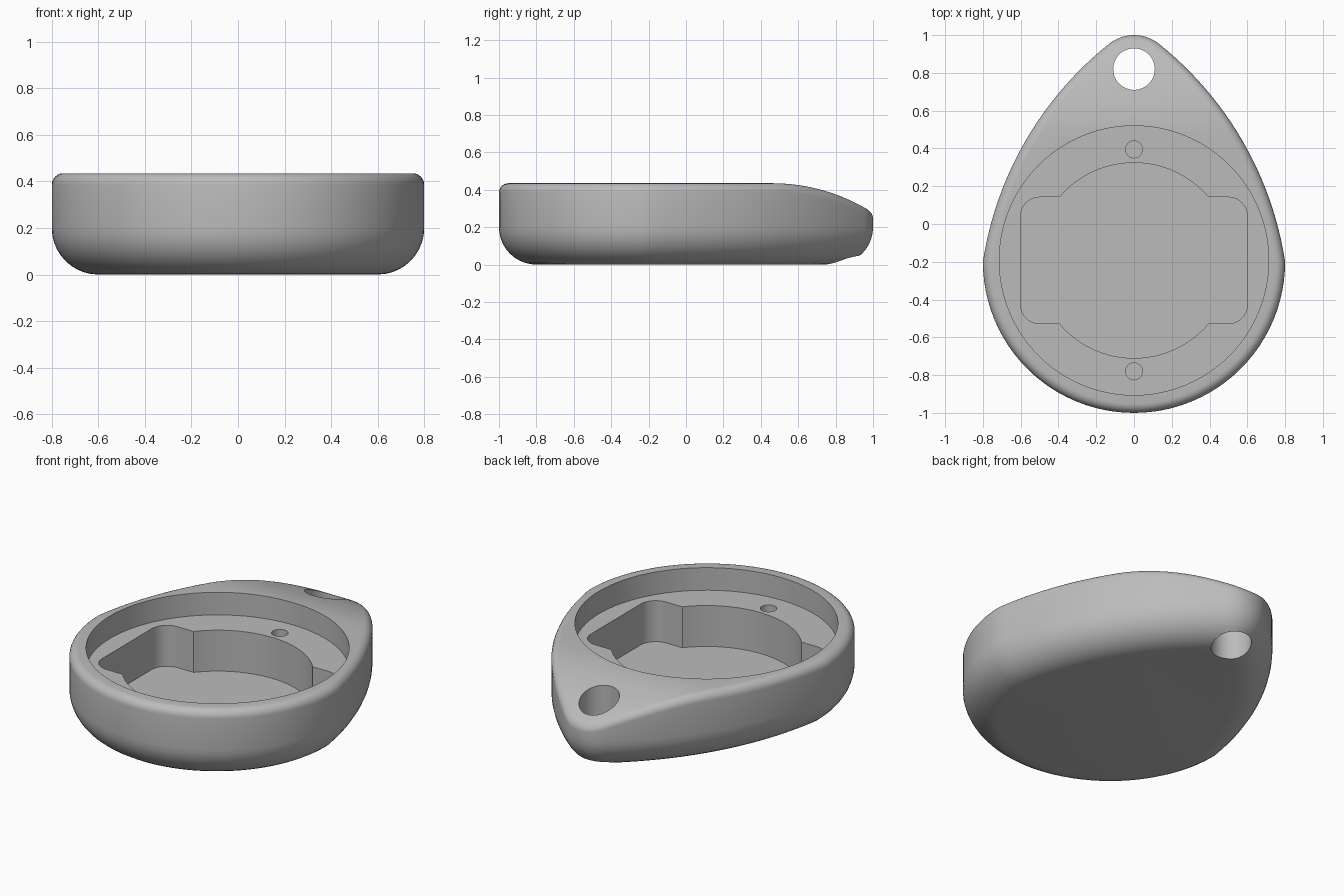
import bpy, bmesh
from math import sin, cos, radians, degrees, atan2, sqrt, hypot

if "Cube" in bpy.data.objects:
    bpy.data.objects.remove(bpy.data.objects["Cube"], do_unlink=True)

grey = bpy.data.materials.new("plain grey")
grey.use_nodes = True
colour = (0.5, 0.5, 0.5, 1)
grey.diffuse_color = colour
grey.node_tree.nodes["Principled BSDF"].inputs["Base Color"].default_value = colour

HEIGHT, BASE_R, EDGE_R = 0.435, 0.2, 0.05
CAVITY_Y = -0.193


def arc(cx, cy, r, a, b, n):
    """Points on an arc, each with its outward angle."""
    angles = [a + (b - a) * i / n for i in range(n + 1)]
    return [(cx + r * cos(radians(t)), cy + r * sin(radians(t)), t) for t in angles]


def make_object(name, bm):
    bmesh.ops.recalc_face_normals(bm, faces=bm.faces)
    mesh = bpy.data.meshes.new(name)
    bm.to_mesh(mesh)
    bm.free()
    mesh.materials.append(grey)
    ob = bpy.data.objects.new(name, mesh)
    bpy.context.collection.objects.link(ob)
    return ob


def prism(name, outline, z0, z1):
    bm = bmesh.new()
    rings = [[bm.verts.new((p[0], p[1], z)) for p in outline] for z in (z0, z1)]
    bm.faces.new(rings[0])
    bm.faces.new(rings[1])
    n = len(outline)
    for i in range(n):
        j = (i + 1) % n
        bm.faces.new((rings[0][i], rings[0][j], rings[1][j], rings[1][i]))
    return make_object(name, bm)


def circle(cy, r, n):
    return arc(0, cy, r, 0, 360, n)[:-1]


# Half of the teardrop outline: round front, long flank, small tip
def half_outline():
    R, a0 = 1.83, 8.7
    cx, cy = 0.8 - R * cos(radians(a0)), -0.2 - R * sin(radians(a0))
    d = 1 - cy
    tip = (cx * cx + d * d - R * R) / (2 * (d - R))
    a1 = degrees(atan2(1 - tip - cy, -cx))
    front = arc(0, -0.2, 0.8, -90, 0, 24)
    flank = arc(cx, cy, R, a0, a1, 24)
    nose = arc(0, 1 - tip, tip, a1, 90, 10)
    corner = (0.8, -0.2, a0 / 2)
    return front[:-1] + [corner] + flank[1:] + nose[1:]


# Flat top that curves down toward the tip
def top_z(y):
    s = max(0, y - 0.46)
    return HEIGHT - (1 - sqrt(1 - s * s))


def edge_radius(y):
    return EDGE_R * (1 - 0.75 * max(0, y - 0.46))


half = half_outline()
last = len(half) - 1
bm = bmesh.new()


def ring(place):
    """One closed ring, mirrored in x; place gives inset and height."""
    pts = []
    for x, y, a in half:
        inset, z = place(y)
        px, py = x - inset * cos(radians(a)), y - inset * sin(radians(a))
        pts.append((px, py, z(py) if callable(z) else z))
    right = [bm.verts.new((0 if i in (0, last) else p[0], p[1], p[2]))
             for i, p in enumerate(pts)]
    left = [bm.verts.new((-p[0], p[1], p[2])) for p in pts[1:-1]]
    return right + left[::-1]


rings = []
for k in range(11):
    t = radians(9 * k)
    rings.append(ring(lambda y: (BASE_R * (1 - sin(t)), BASE_R * (1 - cos(t)))))
for k in range(7):
    t = radians(15 * k)
    rings.append(ring(lambda y: (edge_radius(y) * (1 - cos(t)),
                                 lambda py: top_z(py) - edge_radius(y) * (1 - sin(t)))))
count = len(rings[0])
for lo, hi in zip(rings, rings[1:]):
    for i in range(count):
        j = (i + 1) % count
        bm.faces.new((lo[i], lo[j], hi[j], hi[i]))
bm.faces.new(rings[0])
# Top skin in strips from side to side
top = rings[-1]
for i in range(last):
    strip = [top[i], top[i + 1], top[-i - 1], top[-i % count]]
    bm.faces.new(list(dict.fromkeys(strip)))
body = make_object("teardrop_case", bm)

# Pocket outline: round middle with two rounded side bays
r, hx, hy, c = 0.517, 0.6, 0.335, 0.1
meet = degrees(atan2(hy, sqrt(r * r - hy * hy)))
quarter = arc(hx - c, hy - c, c, 0, 90, 8) + arc(0, 0, r, meet, 90, 16)
upper = quarter + [(-p[0], p[1]) for p in quarter[-2::-1]]
lower = [(-p[0], -p[1]) for p in upper]
pocket = [(p[0], p[1] + CAVITY_Y) for p in upper + lower]

cutters = [
    prism("recess_cutter", circle(CAVITY_Y, 0.713, 96), 0.3, 0.7),
    prism("pocket_cutter", pocket, 0.055, 0.7),
    prism("cord_hole_cutter", circle(0.82, 0.11, 48), -0.2, 0.7),
    prism("back_pin_hole_cutter", circle(0.395, 0.045, 24), 0.2, 0.7),
    prism("front_pin_hole_cutter", circle(-0.78, 0.045, 24), 0.2, 0.7),
]
bpy.ops.object.select_all(action="DESELECT")
body.select_set(True)
bpy.context.view_layer.objects.active = body
for cutter in cutters:
    cutter.hide_render = True
    mod = body.modifiers.new(cutter.name, "BOOLEAN")
    mod.operation, mod.solver, mod.object = "DIFFERENCE", "EXACT", cutter
    bpy.ops.object.modifier_apply(modifier=mod.name)
for cutter in cutters:
    bpy.data.objects.remove(cutter, do_unlink=True)
bpy.ops.object.shade_smooth_by_angle(angle=radians(30))
